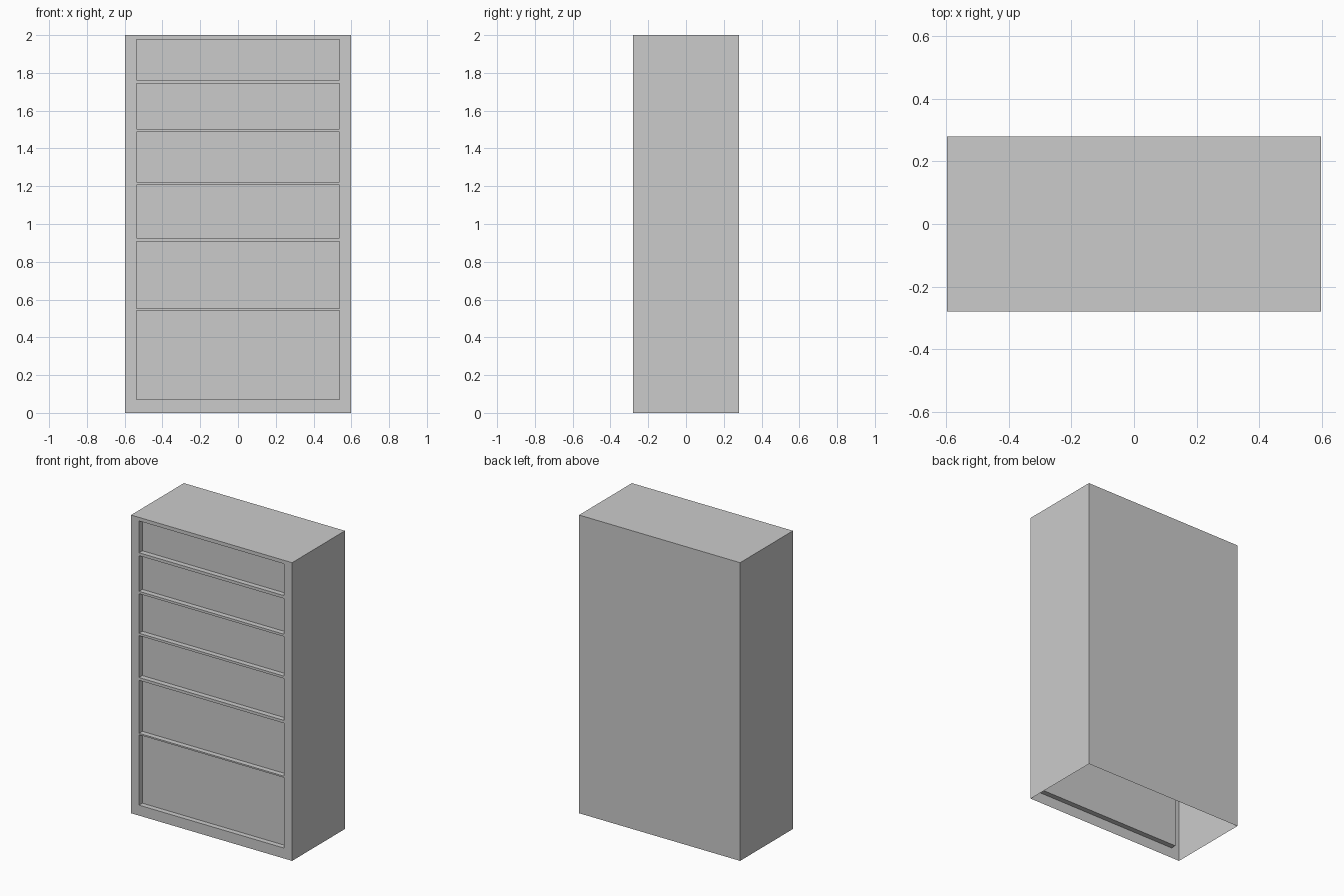
import bpy
import bmesh
from mathutils import Matrix, Vector

default = bpy.data.objects.get("Cube")
if default:
    bpy.data.objects.remove(default, do_unlink=True)

WIDTH, DEPTH, HEIGHT = 1.195, 0.56, 2.0
HALF_OPENING = 0.538
RECESS = 0.035
# Bottom and top of each compartment, from the floor up
COMPARTMENTS = [(0.07, 0.542), (0.552, 0.907), (0.926, 1.207),
                (1.223, 1.488), (1.504, 1.743), (1.763, 1.976)]

grey = bpy.data.materials.new("plain grey")
grey.use_nodes = True
colour = (0.6, 0.6, 0.6, 1)
grey.diffuse_color = colour
grey.node_tree.nodes["Principled BSDF"].inputs["Base Color"].default_value = colour

bm = bmesh.new()

# Outer shell, open underneath
bmesh.ops.create_cube(bm, size=1, matrix=Matrix.Translation((0, 0, HEIGHT / 2))
                      @ Matrix.Diagonal((WIDTH, DEPTH, HEIGHT, 1)))
bm.normal_update()
bottom = [f for f in bm.faces if f.normal.z < -0.9]
bmesh.ops.delete(bm, geom=bottom, context='FACES_ONLY')


def front_faces():
    return [f for f in bm.faces if f.normal.y < -0.9]


def cut_front(point, normal):
    faces = front_faces()
    edges = {e for f in faces for e in f.edges}
    verts = {v for f in faces for v in f.verts}
    bmesh.ops.bisect_plane(bm, geom=list(verts) + list(edges) + faces,
                           plane_co=point, plane_no=normal)
    bm.normal_update()


# Frame lines around the compartments
for side in (-1, 1):
    cut_front(Vector((side * HALF_OPENING, 0, 0)), Vector((1, 0, 0)))
for pair in COMPARTMENTS:
    for z in pair:
        cut_front(Vector((0, 0, z)), Vector((0, 0, 1)))

# Shallow recessed compartments
openings = []
for f in front_faces():
    c = f.calc_center_median()
    if abs(c.x) < HALF_OPENING and any(lo < c.z < hi for lo, hi in COMPARTMENTS):
        openings.append(f)
pushed = bmesh.ops.extrude_discrete_faces(bm, faces=openings)["faces"]
bmesh.ops.translate(bm, verts=list({v for f in pushed for v in f.verts}),
                    vec=(0, RECESS, 0))

# Merge the frame strips back into clean flat faces
bmesh.ops.dissolve_limit(bm, angle_limit=0.01, verts=bm.verts[:], edges=[
    e for e in bm.edges
    if all(abs(v.co.y + DEPTH / 2) < 1e-4 for v in e.verts)
    and all(abs(v.co.x) > HALF_OPENING - 1e-4 for v in e.verts)
    and e.verts[0].co.x * e.verts[1].co.x > 0
    and abs(e.verts[0].co.z - e.verts[1].co.z) < 1e-4])

mesh = bpy.data.meshes.new("cabinet_body")
bm.to_mesh(mesh)
bm.free()
mesh.materials.append(grey)
cabinet = bpy.data.objects.new("cabinet_body", mesh)
bpy.context.collection.objects.link(cabinet)
